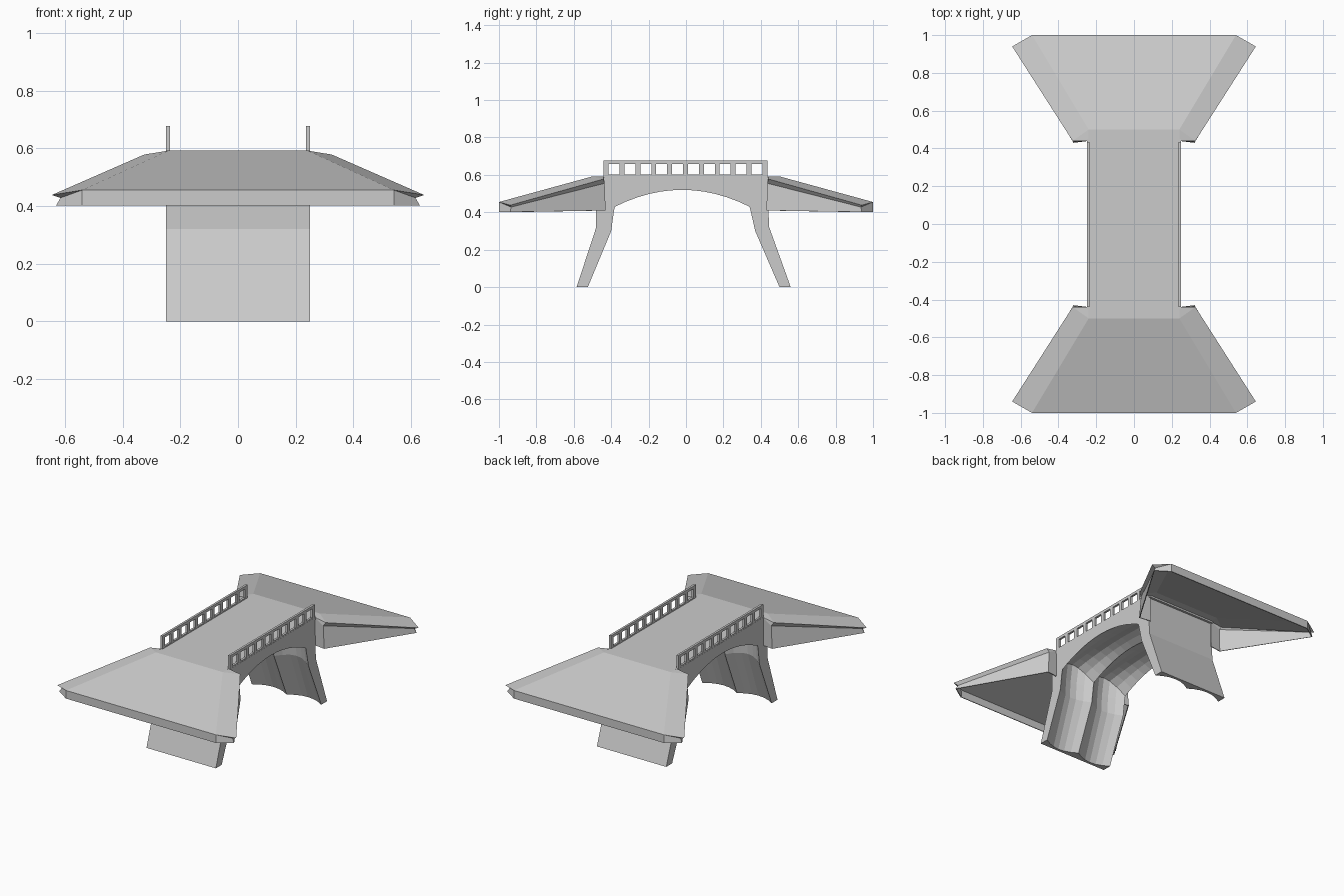
import bpy, bmesh, math

if "Cube" in bpy.data.objects:
    bpy.data.objects.remove(bpy.data.objects["Cube"])


def make(name, verts, faces):
    me = bpy.data.meshes.new(name)
    me.from_pydata(verts, [], faces)
    bm = bmesh.new()
    bm.from_mesh(me)
    bmesh.ops.recalc_face_normals(bm, faces=bm.faces)
    bm.to_mesh(me)
    bm.free()
    ob = bpy.data.objects.new(name, me)
    bpy.context.collection.objects.link(ob)
    return ob


def boxes(name, specs):
    # each spec: x0, x1, y0, y1, z0, z1
    v, f = [], []
    for x0, x1, y0, y1, z0, z1 in specs:
        b = len(v)
        v += [(x, y, z) for x in (x0, x1) for y in (y0, y1) for z in (z0, z1)]
        for q in ((0, 1, 3, 2), (4, 6, 7, 5), (0, 4, 5, 1), (2, 3, 7, 6), (0, 2, 6, 4), (1, 5, 7, 3)):
            f.append([b + i for i in q])
    return make(name, v, f)


# Arch body: inner and outer side profiles, swept across x with two hollow vault bays
inner = [(-.525, 0), (-.40, .30)]
outer = [(-.585, 0), (-.48, .32)]
N = 12
for i in range(N + 1):
    t = i / N
    u = 2 * t - 1
    inner.append((-.02 + .36 * u, .43 + .09 * (1 - u * u)))
    outer.append((-.455 + .89 * t, .576))
inner += [(.37, .30), (.50, 0)]
outer += [(.445, .32), (.56, 0)]
# leg tops where they meet the deck
inner.insert(2, (-.385, .41))
outer.insert(2, (-.48, .42))
inner.insert(-2, (.345, .41))
outer.insert(-2, (.44, .42))

verts, faces = [], []
SEG = 12
n = len(inner)
for j in range(SEG + 1):
    x = -.25 + .5 * j / SEG
    t = (j / SEG * 2) % 1
    s = .72 * (1 - (2 * t - 1) ** 2)
    for (iy, iz), (oy, oz) in zip(inner, outer):
        foot = iz == 0
        verts.append((x, iy + (oy - iy) * s, 0 if foot else iz + (oz - iz) * s))
    verts += [(x, oy, oz) for oy, oz in outer]
loop = list(range(n)) + list(range(2 * n - 1, n - 1, -1))
for j in range(SEG):
    a, b = j * 2 * n, (j + 1) * 2 * n
    for k in range(2 * n):
        p, q = loop[k], loop[(k + 1) % (2 * n)]
        faces.append((a + p, a + q, b + q, b + p))
for base in (0, SEG * 2 * n):
    for k in range(n - 1):
        faces.append((base + k, base + k + 1, base + n + k + 1, base + n + k))
make("arch_body", verts, faces)

# Deck slab
boxes("deck", [(-.25, .25, -.45, .45, .575, .592)])

# Railings: two rails and eleven posts per side
y0, y1 = -.44, .435
pitch = (y1 - y0 - .026) / 10
for side, name in ((-1, "left_railing"), (1, "right_railing")):
    a, b = side * .242 - .007, side * .242 + .007
    parts = [(a, b, y0, y1, .585, .601), (a, b, y0, y1, .659, .677)]
    for i in range(11):
        y = y0 + i * pitch
        parts.append((a, b, y, y + .026, .601, .659))
    boxes(name, parts)

# Ramps: flared shells, open underneath, mirrored in x
half = [
    (.24, .44, .592), (.24, .50, .592), (.54, 1.0, .455),      # walkway edge
    (.325, .44, .578), (.645, .94, .438),                      # outer edge of bevel
    (.31, .435, .555), (.615, .935, .428),                     # recess under bevel
    (.32, .43, .41), (.63, .94, .402), (.54, 1.0, .402),       # bottom rim
    (.24, .44, .41),
]
h = len(half)
half_faces = [(0, 1, 3), (1, 2, 4, 3), (3, 4, 6, 5), (5, 6, 8, 7),
              (2, 9, 8, 6), (2, 6, 4), (0, 3, 5), (0, 5, 7, 10)]
for d, name in ((-1, "front_ramp"), (1, "back_ramp")):
    v = [(s * x, d * y, z) for s in (1, -1) for x, y, z in half]
    f = half_faces + [tuple(i + h for i in q) for q in half_faces]
    f += [(0, 1, 1 + h, h), (1, 2, 2 + h, 1 + h), (2, 9, 9 + h, 2 + h)]
    ob = make(name, v, f)
    m = ob.modifiers.new("shell", 'SOLIDIFY')
    m.thickness = .006
    m.offset = -1
